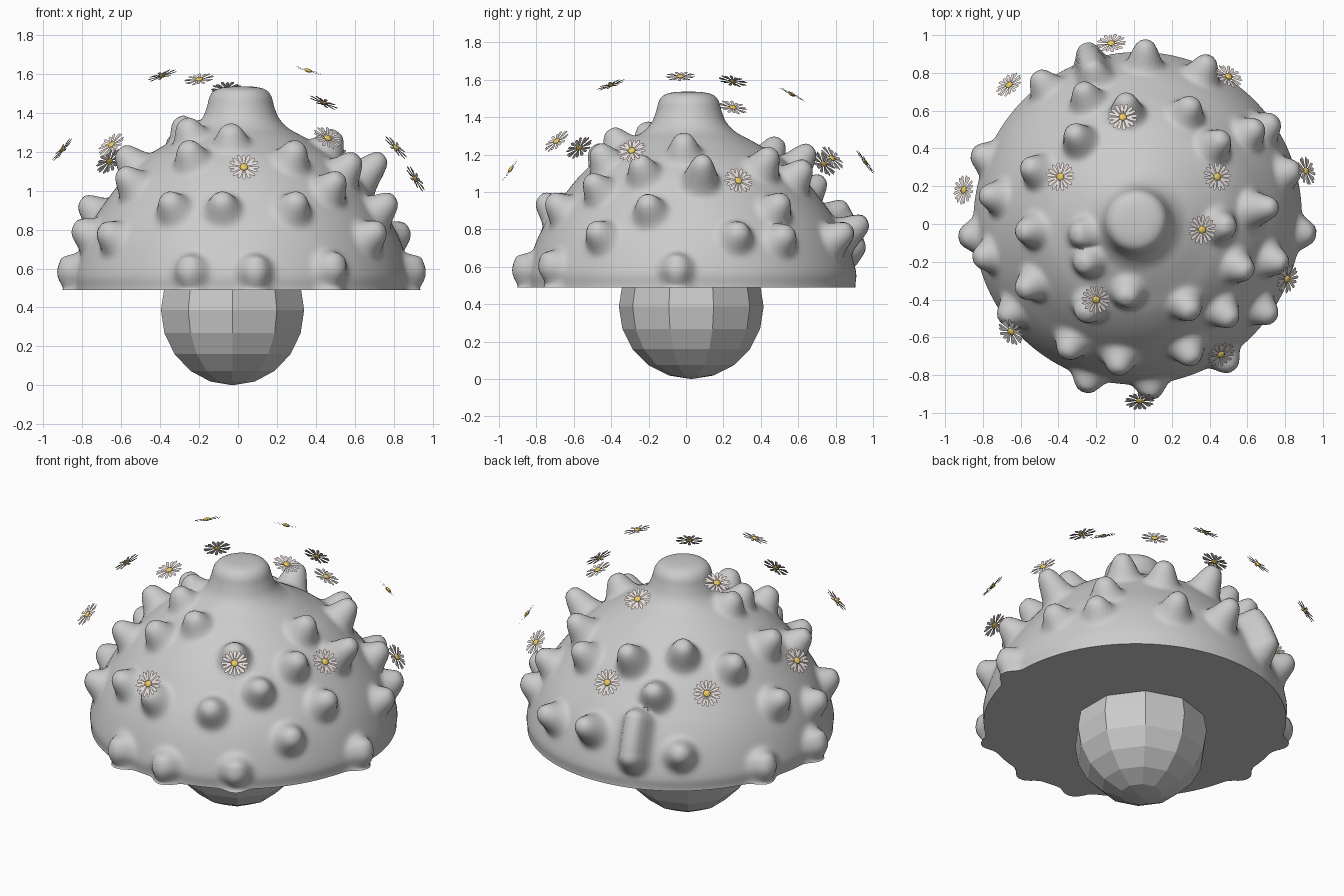
import bpy, bmesh, math
from mathutils import Vector, Matrix

if "Cube" in bpy.data.objects:
    bpy.data.objects.remove(bpy.data.objects["Cube"])

CX, CY, FLOOR = 0.012, 0.012, 0.49


def material(name, rgb):
    m = bpy.data.materials.new(name)
    m.diffuse_color = (*rgb, 1)
    m.use_nodes = True
    m.node_tree.nodes["Principled BSDF"].inputs["Base Color"].default_value = m.diffuse_color
    return m


def mesh_from(bm, name):
    bmesh.ops.recalc_face_normals(bm, faces=bm.faces)
    me = bpy.data.meshes.new(name)
    bm.to_mesh(me)
    bm.free()
    return me


def add(name, me):
    ob = bpy.data.objects.new(name, me)
    bpy.context.collection.objects.link(ob)
    return ob


# Dome profile (radius, height), smoothed with a Catmull-Rom curve
pts = [Vector(p) for p in [
    (0.01, 1.537), (0.08, 1.533), (0.13, 1.518), (0.157, 1.485), (0.172, 1.43), (0.197, 1.37),
    (0.245, 1.32), (0.315, 1.28), (0.39, 1.235), (0.49, 1.17), (0.59, 1.075), (0.68, 0.96),
    (0.755, 0.85), (0.81, 0.74), (0.85, 0.62), (0.862, 0.545), (0.845, FLOOR)]]
profile = []
for i in range(len(pts) - 1):
    a, b, c, d = pts[max(i - 1, 0)], pts[i], pts[i + 1], pts[min(i + 2, len(pts) - 1)]
    steps = max(3, int((c - b).length / 0.014))
    for k in range(steps):
        t = k / steps
        profile.append(0.5 * (2 * b + (c - a) * t + (2 * a - 5 * b + 4 * c - d) * t * t
                              + (3 * b - a - 3 * c + d) * t ** 3))
profile.append(pts[-1])


def normal_at(i):
    t = profile[min(i + 1, len(profile) - 1)] - profile[max(i - 1, 0)]
    n = Vector((-t.y, t.x)).normalized()
    return n if n.dot(profile[i] - Vector((0, 0.6))) > 0 else -n


def spread(a):
    # the dome is a little fuller towards the back right
    return 1 + 0.045 * max(0, math.cos(a - math.radians(70)))


# Bumps: (azimuth in degrees, height of the tip, length)
bumps = [
    (87, .82, .14), (66, .78, .12), (124, .73, .11), (157, .60, .085), (185, .60, .085),
    (170, .94, .11), (193, .80, .09), (216, .79, .09), (211, 1.09, .11), (253, .60, .085),
    (242, .95, .10), (263, .95, .10), (275, .60, .085), (292, .95, .10), (303, .62, .085),
    (325, .79, .10), (314, 1.06, .11), (301, 1.23, .10), (336, 1.16, .11), (344, .95, .11),
    (356, .60, .085), (6, 1.15, .16), (18, .79, .09), (36, .78, .09), (38, .95, .10),
    (44, 1.21, .12), (65, 1.13, .11), (95, 1.22, .14), (125, 1.26, .13), (112, 1.06, .12),
    (153, 1.16, .11), (263, 1.32, .09), (241, 1.23, .10), (219, 1.35, .09), (193, 1.37, .08),
    (185, 1.20, .11), (357, 1.29, .10)]
# one upright ridge at the back left
bumps += [(106, .70 + .03 * k, .12) for k in range(8)]
spikes = []
for az, z, h in bumps:
    i = min((k for k, p in enumerate(profile) if p.y < 1.31),
            key=lambda k: abs(profile[k].y + h * abs(normal_at(k).y) - z))
    a, p = math.radians(az), profile[i]
    r = p.x * spread(a)
    spikes.append((Vector((r * math.cos(a), r * math.sin(a), p.y)), h))

# Knobbly dome: revolved profile pushed outwards at every bump
SEG = 260
bm = bmesh.new()
rows = []
for i, p in enumerate(profile):
    n = normal_at(i)
    row = []
    for s in range(SEG):
        a = 2 * math.pi * s / SEG
        r = p.x * spread(a)
        co = Vector((r * math.cos(a), r * math.sin(a), p.y))
        push = 0
        for c, h in spikes:
            d2 = (co - c).length_squared
            if d2 < 0.04:
                push = max(push, h * math.exp(-(d2 / 0.0058) ** 1.6))
        # bumps lean slightly upwards
        lean = 0.15 if p.y > 0.62 else 0
        co += Vector((n.x * math.cos(a), n.x * math.sin(a), n.y + lean)) * push
        row.append(bm.verts.new((co.x + CX, co.y + CY, max(co.z, FLOOR))))
    rows.append(row)
# Flat foot of the rim follows the rim bumps
for j, f in ((-4, 0.3), (-3, 0.5), (-2, 0.65), (-1, 0.75)):
    for v, w in zip(rows[j], rows[-6]):
        v.co.x += (w.co.x - v.co.x) * f
        v.co.y += (w.co.y - v.co.y) * f
for r0, r1 in zip(rows, rows[1:]):
    for s in range(SEG):
        bm.faces.new((r0[s], r1[s], r1[(s + 1) % SEG], r0[(s + 1) % SEG]))
bm.faces.new(rows[0])
bm.faces.new(rows[-1])
dome = add("knobbly_dome", mesh_from(bm, "knobbly_dome"))
bpy.context.view_layer.objects.active = dome
dome.select_set(True)
bpy.ops.object.shade_smooth_by_angle(angle=math.radians(60))

# Low-poly round base
bpy.ops.mesh.primitive_uv_sphere_add(segments=10, ring_count=10, radius=0.387,
                                     location=(-0.028, 0.028, 0.387))
bpy.context.object.name = "round_base"

# Daisy: ring of flat petals around a yellow button
bm = bmesh.new()
PETALS = 16
for k in range(PETALS):
    rot = Matrix.Rotation(2 * math.pi * k / PETALS, 3, 'Z')
    lift = 0.003 if k % 2 else -0.002
    outline = [(0.012, -.002), (0.05, -.0085), (0.07, -.009), (0.08, 0),
               (0.07, .009), (0.05, .0085), (0.012, .002)]
    bm.faces.new([bm.verts.new(rot @ Vector((x, y, lift + x * 0.04))) for x, y in outline])
before = set(bm.faces)
bmesh.ops.create_uvsphere(bm, u_segments=12, v_segments=8, radius=0.021,
                          matrix=Matrix.Translation((0, 0, 0.003)) @ Matrix.Diagonal((1, 1, 0.45, 1)))
for f in bm.faces:
    f.material_index = 0 if f in before else 1
    f.smooth = f not in before
daisy = mesh_from(bm, "daisy")
daisy.materials.append(material("petal", (0.80, 0.72, 0.69)))
daisy.materials.append(material("button", (0.80, 0.58, 0.12)))

# Daisies hovering around the dome, facing outwards
spots = [(-.12, .955, 1.16), (-.66, .735, 1.15), (.50, .78, 1.18), (-.06, .565, 1.52),
         (-.39, .25, 1.59), (.44, .25, 1.45), (.91, .28, 1.06), (-.90, .18, 1.21),
         (.36, -.03, 1.615), (.81, -.29, 1.22), (-.20, -.40, 1.57), (-.65, -.57, 1.235),
         (.46, -.69, 1.27), (.03, -.935, 1.12)]
for k, s in enumerate(spots):
    ob = add(f"daisy_{k + 1}", daisy)
    ob.location = s
    ob.rotation_mode = 'QUATERNION'
    ob.rotation_quaternion = (Vector(s) - Vector((0, 0, 0.45))).to_track_quat('Z', 'Y')
